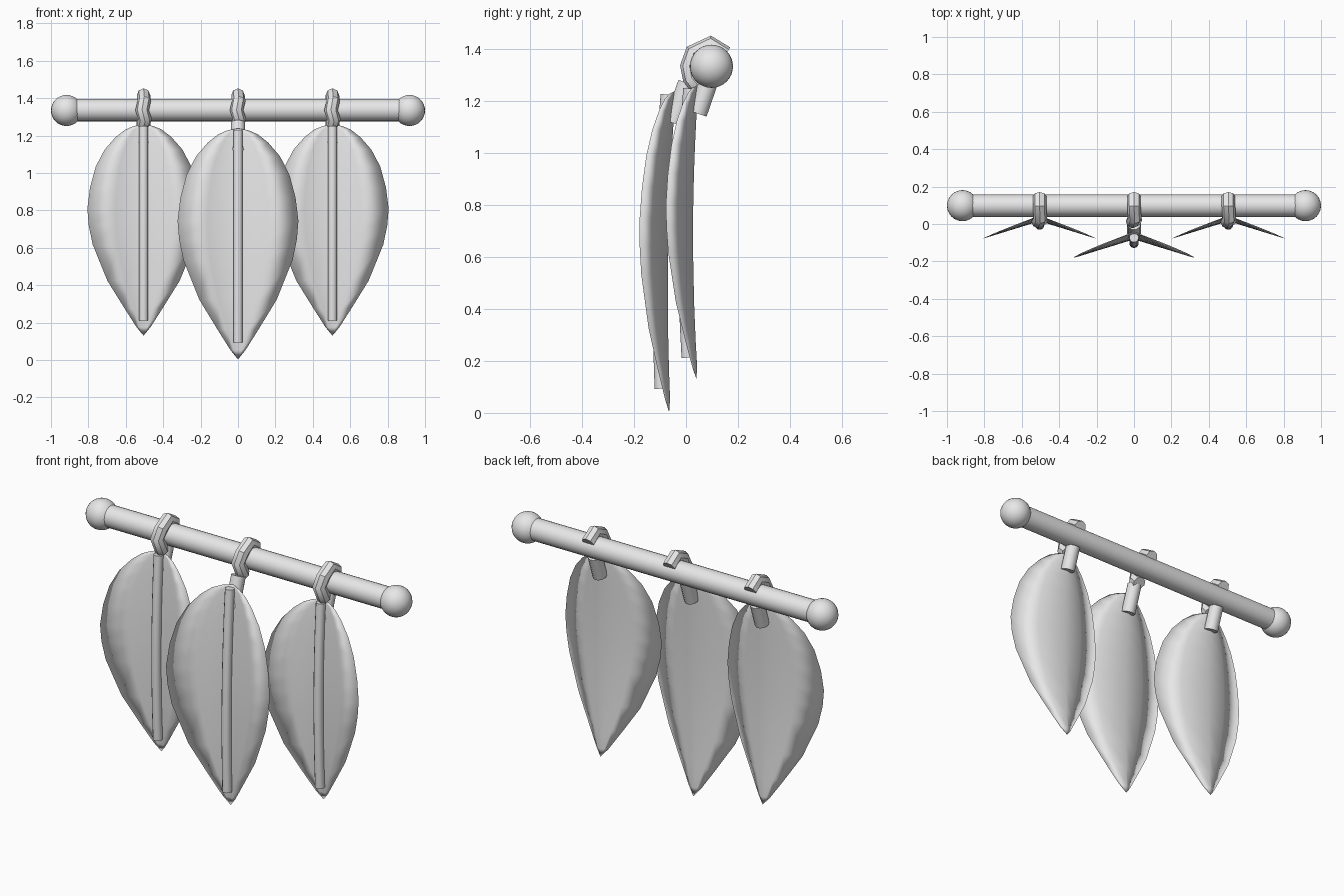
import bpy, bmesh, math
from mathutils import Vector

if "Cube" in bpy.data.objects:
    bpy.data.objects.remove(bpy.data.objects["Cube"])

grey = bpy.data.materials.new("light grey")
grey.diffuse_color = (0.8, 0.8, 0.8, 1)
grey.use_nodes = True
grey.node_tree.nodes["Principled BSDF"].inputs["Base Color"].default_value = grey.diffuse_color

BAR_Y, BAR_Z = 0.098, 1.336


def finish(obj, name, angle=None):
    obj.name = name
    obj.data.materials.clear()
    obj.data.materials.append(grey)
    bpy.ops.object.select_all(action='DESELECT')
    obj.select_set(True)
    bpy.context.view_layer.objects.active = obj
    if angle:
        bpy.ops.object.shade_smooth_by_angle(angle=math.radians(angle))
    else:
        bpy.ops.object.shade_smooth()
    return obj


def mesh_object(name, bm, angle=None):
    bmesh.ops.recalc_face_normals(bm, faces=bm.faces)
    mesh = bpy.data.meshes.new(name)
    bm.to_mesh(mesh)
    bm.free()
    obj = bpy.data.objects.new(name, mesh)
    bpy.context.collection.objects.link(obj)
    return finish(obj, name, angle)


def tube(name, points, radius, sides, angle=40):
    """Capped tube along a path lying in the yz plane."""
    bm = bmesh.new()
    pts = [Vector(p) for p in points]
    rings = []
    for i, p in enumerate(pts):
        a = (p - pts[max(i - 1, 0)]).normalized()
        b = (pts[min(i + 1, len(pts) - 1)] - p).normalized()
        t = (a + b).normalized()
        side = Vector((1, 0, 0))
        up = t.cross(side).normalized()
        ring = []
        for k in range(sides):
            w = 2 * math.pi * k / sides
            ring.append(bm.verts.new(p + radius * (math.cos(w) * side + math.sin(w) * up)))
        rings.append(ring)
    for r0, r1 in zip(rings, rings[1:]):
        for k in range(sides):
            n = (k + 1) % sides
            bm.faces.new((r0[k], r0[n], r1[n], r1[k]))
    bm.faces.new(rings[0])
    bm.faces.new(rings[-1])
    return mesh_object(name, bm, angle)


# Leaf outline: (height fraction, half width) for the large leaf
OUTLINE = [(0.04, 0.04), (0.13, 0.11), (0.26, 0.208), (0.43, 0.292), (0.52, 0.315),
           (0.6, 0.323), (0.70, 0.308), (0.80, 0.275), (0.88, 0.224), (0.94, 0.16),
           (0.975, 0.105), (0.992, 0.055)]


def spine_y(t, top, bottom):
    return bottom + (top - bottom) * t - 0.08 * t * (1 - t)


def leaf(name, x, z0, height, scale, top, bottom):
    """Thin closed blade, folded forward in a V and bowed along its length."""
    bm = bmesh.new()
    cols = (-1, -0.5, 0, 0.5, 1)
    tip = bm.verts.new((x, bottom, z0))
    crown = bm.verts.new((x, top, z0 + height))
    front, back = [], []
    for t, w in OUTLINE:
        f, b = [], []
        for c in cols:
            px = c * w * scale
            py = spine_y(t, top, bottom) - 0.33 * abs(px)
            z = z0 + t * height
            half = 0.006 * (1 - abs(c))
            f.append(bm.verts.new((x + px, py - half, z)))
            b.append(f[-1] if abs(c) == 1 else bm.verts.new((x + px, py + half, z)))
        front.append(f)
        back.append(b)
    for grid in (front, back):
        for r0, r1 in zip(grid, grid[1:]):
            for k in range(4):
                bm.faces.new((r0[k], r0[k + 1], r1[k + 1], r1[k]))
        for k in range(4):
            bm.faces.new((tip, grid[0][k + 1], grid[0][k]))
            bm.faces.new((crown, grid[-1][k], grid[-1][k + 1]))
    return mesh_object(name, bm)


# Hanging bar with a ball on each end
bpy.ops.mesh.primitive_cylinder_add(vertices=24, radius=0.06, depth=1.8,
                                    location=(0, BAR_Y, BAR_Z), rotation=(0, math.pi / 2, 0))
finish(bpy.context.object, "hanging_bar", 40)
for s, side in ((-1, "left"), (1, "right")):
    bpy.ops.mesh.primitive_uv_sphere_add(segments=24, ring_count=16, radius=0.083,
                                         location=(s * 0.917, BAR_Y, BAR_Z - 0.002))
    finish(bpy.context.object, side + "_end_ball")

# Leaves: name, x, base z, height, width scale, spine y at top and bottom,
# and the lower (y, z) points of the hook
LEAVES = [
    ("left", -0.505, 0.13, 1.13, 0.93, 0.042, 0.040, [(0.045, 1.152), (0.083, 1.262)]),
    ("middle", 0.0, 0.003, 1.235, 1.0, -0.045, -0.065, [(-0.048, 1.115), (-0.002, 1.25)]),
    ("right", 0.505, 0.13, 1.13, 0.93, 0.042, 0.040, [(0.045, 1.152), (0.083, 1.262)]),
]
for name, x, z0, h, sc, top, bottom, tail in LEAVES:
    leaf(name + "_leaf", x, z0, h, sc, top, bottom)

    # Midrib rod along the front of the leaf
    rib = []
    for i in range(9):
        t = 0.073 + (0.99 - 0.073) * i / 8
        rib.append((x, spine_y(t, top, bottom) - 0.027, z0 + t * h))
    tube(name + "_midrib", rib, 0.025, 12)

    # Tail tucked behind the leaf
    (y0, za), (y1, zb) = tail
    tube(name + "_hook_tail", [(x, y0, za), (x, y1, zb), (x, y1 + 0.007, zb + 0.02)], 0.038, 10)

    # Hook wrapped up the front and over the bar, in a slight zigzag
    hook = [(0.0, 0.045, 1.262), (0.008, 0.022, 1.29), (-0.008, 0.013, 1.335),
            (0.004, 0.03, 1.385), (0.0, 0.093, 1.416), (0.0, 0.15, 1.377)]
    tube(name + "_hook", [(x + dx, y, z) for dx, y, z in hook], 0.036, 8)
